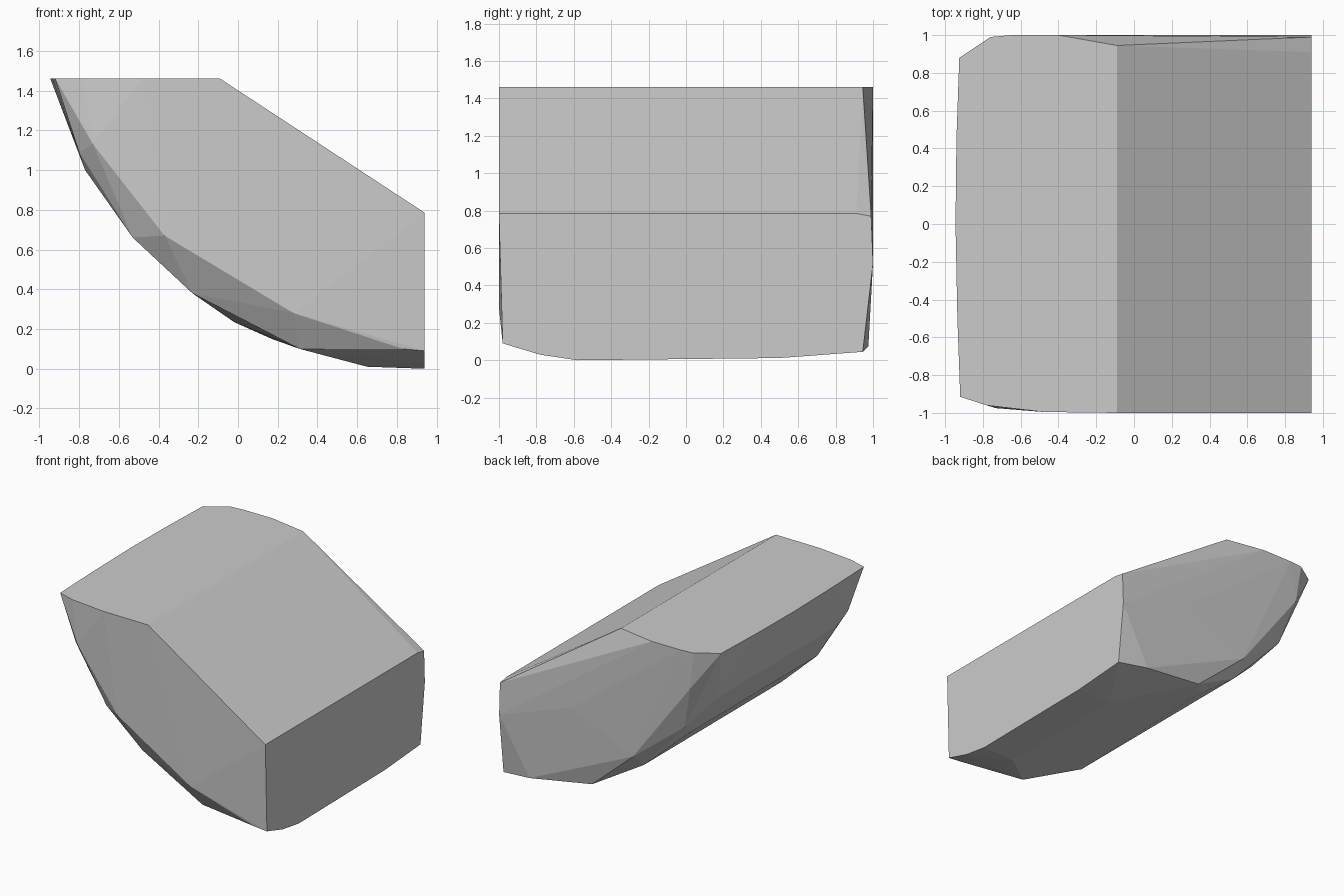
import bpy, bmesh

if "Cube" in bpy.data.objects:
    bpy.data.objects.remove(bpy.data.objects["Cube"])

# Crown: outline of the flat top and the sloping shoulder
crown = [(x, y, 1.46) for x, y in (
    (-.92, -.915), (-.78, -.96), (-.48, -.995), (-.09, -1), (-.09, .945), (-.4, 1),
    (-.65, 1), (-.76, .99), (-.925, .88), (-.94, .45), (-.945, 0), (-.935, -.5))]
shoulder = [(.94, -1, .785), (.94, .91, .785), (.94, .99, .77), (.94, 1, .52)]

# Lower edge of the flat right side
base = [(.94, y, z) for y, z in (
    (-.98, .09), (-.78, .03), (-.58, 0), (.5, .012), (.945, .045))]

# Front rim: edge of the front face, then the curved lower edge behind it
front = [(-.73, -.975, 1.13), (-.37, -.99, .67), (.28, -1, .28), (.83, -.98, .1)]
front_belly = [(-.8, -.89, 1.09), (-.77, -.805, 1.0), (-.53, -.89, .66),
               (-.23, -.87, .38), (.31, -.89, .1), (.65, -.6, .01)]

# Back rim, built the same way
back = [(-.72, .98, 1.16), (-.22, .98, .49), (.3, 1, .75), (.69, .975, .075)]
back_belly = [(-.77, .7, 1.0), (-.62, .9, .8), (-.53, .7, .66), (-.23, .857, .38),
              (-.02, .7, .235), (.17, .935, .15), (.65, .5, .015)]

# Faceted block: the convex skin around all the rims
bm = bmesh.new()
for p in crown + shoulder + base + front + front_belly + back + back_belly:
    bm.verts.new(p)
res = bmesh.ops.convex_hull(bm, input=bm.verts[:])
inner = {g for g in res['geom_interior'] + res['geom_unused'] if isinstance(g, bmesh.types.BMVert)}
bmesh.ops.delete(bm, geom=list(inner), context='VERTS')
bmesh.ops.dissolve_limit(bm, angle_limit=.01, verts=bm.verts[:], edges=bm.edges[:])
bmesh.ops.recalc_face_normals(bm, faces=bm.faces[:])

mesh = bpy.data.meshes.new("faceted_block")
bm.to_mesh(mesh)
bm.free()
block = bpy.data.objects.new("faceted_block", mesh)
bpy.context.collection.objects.link(block)

# Plain grey
mat = bpy.data.materials.new("grey")
mat.diffuse_color = (.6, .6, .6, 1)
mat.use_nodes = True
mat.node_tree.nodes["Principled BSDF"].inputs["Base Color"].default_value = mat.diffuse_color
mesh.materials.append(mat)
